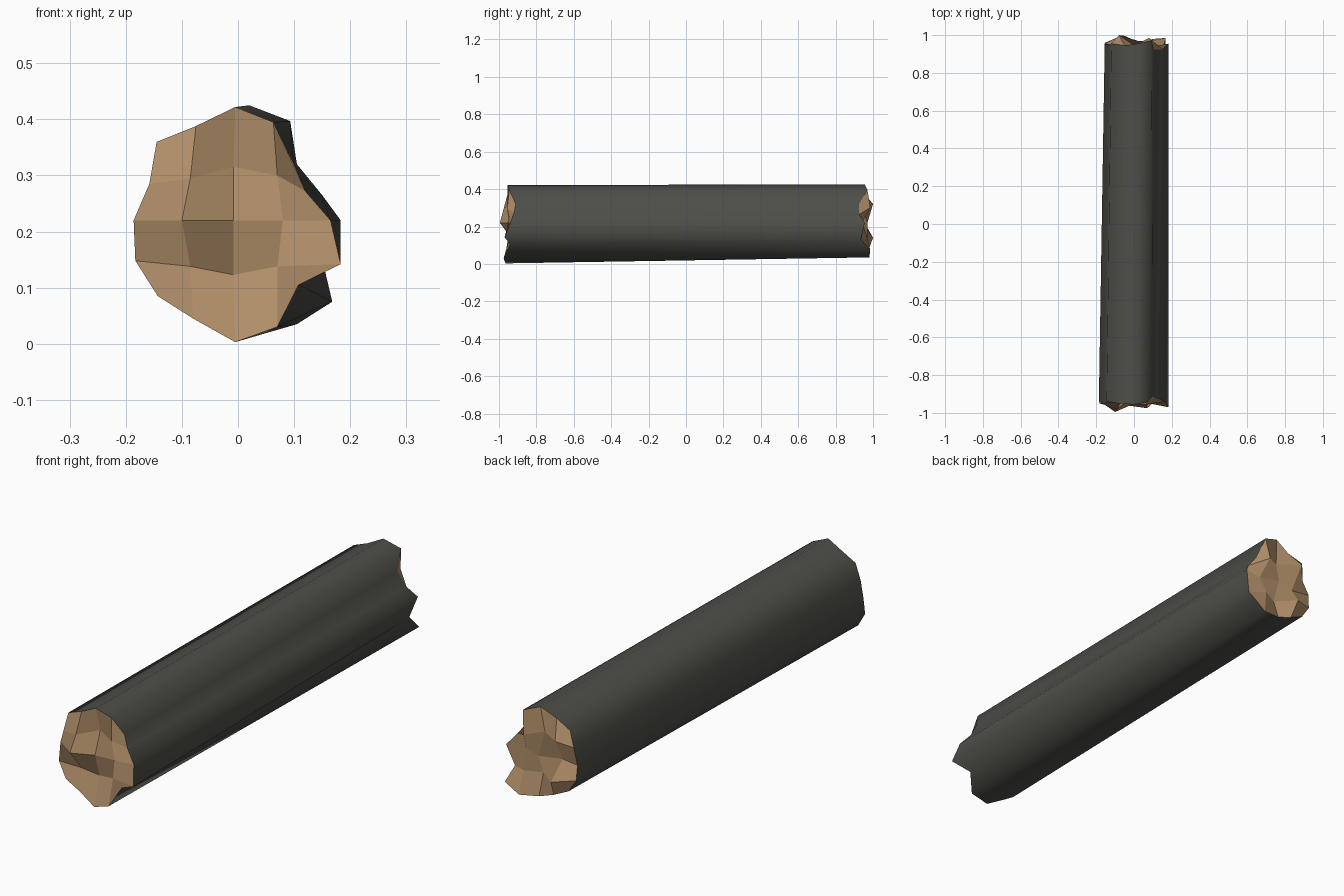
import bpy, bmesh, math

if "Cube" in bpy.data.objects:
    bpy.data.objects.remove(bpy.data.objects["Cube"])

def material(name, rgb):
    m = bpy.data.materials.new(name)
    m.diffuse_color = (*rgb, 1)
    m.use_nodes = True
    m.node_tree.nodes["Principled BSDF"].inputs["Base Color"].default_value = m.diffuse_color
    return m

bark = material("dark bark", (0.075, 0.075, 0.065))
wood = material("cut wood", (0.45, 0.28, 0.145))

# Rim points (x, y, z), anticlockwise from the top as seen from the front
front_rim = [(-.005, -.955, .422), (-.075, -.95, .388), (-.145, -.94, .36), (-.158, -.955, .285),
             (-.186, -.935, .22), (-.183, -.95, .148), (-.143, -.96, .085), (-.08, -.955, .045),
             (-.005, -.965, .003), (.07, -.975, .03), (.108, -.94, .105), (.183, -.97, .142),
             (.165, -.94, .22), (.12, -.92, .272), (.1, -.91, .32), (.063, -.945, .395)]
back_rim = [(.02, .955, .425), (-.05, .945, .39), (-.12, .955, .36), (-.13, .945, .285),
            (-.155, .955, .22), (-.152, .96, .155), (-.115, .96, .1), (-.05, .965, .07),
            (.02, .965, .045), (.105, .98, .035), (.168, .985, .075), (.155, .935, .13),
            (.183, .955, .22), (.15, .925, .265), (.105, .925, .32), (.093, .97, .397)]
# Inner 3 x 3 grid, row by row from the top left
front_in = [(-.085, -.975, .295), (-.008, -.92, .315), (.07, -.955, .30),
            (-.1, -.995, .22), (-.008, -.955, .22), (.08, -.95, .22),
            (-.085, -.935, .138), (-.008, -.925, .123), (.07, -.945, .138)]
back_in = [(-.08, 1.0, .32), (.01, .94, .315), (.08, .985, .30),
           (-.075, .94, .22), (.02, .97, .22), (.1, .94, .22),
           (-.06, 1.0, .14), (.02, .935, .135), (.09, .97, .14)]

def grid(rim, inner):
    """Arrange rim and inner points as a 5 x 5 grid."""
    rows = [[rim[2], rim[1], rim[0], rim[15], rim[14]]]
    for i in range(3):
        rows.append([rim[3 + i], *inner[3 * i:3 * i + 3], rim[13 - i]])
    rows.append([rim[k] for k in (6, 7, 8, 9, 10)])
    return rows

def finish(name, bm, mat):
    bmesh.ops.recalc_face_normals(bm, faces=bm.faces)
    me = bpy.data.meshes.new(name)
    bm.to_mesh(me)
    bm.free()
    me.materials.append(mat)
    ob = bpy.data.objects.new(name, me)
    bpy.context.collection.objects.link(ob)
    return ob

# Splintered ends
for name, rim, inner, out in (("front_break", front_rim, front_in, -1),
                              ("back_break", back_rim, back_in, 1)):
    bm = bmesh.new()
    rows = [[bm.verts.new(p) for p in r] for r in grid(rim, inner)]
    for a, b in zip(rows, rows[1:]):
        for i in range(4):
            bm.faces.new((a[i], a[i + 1], b[i + 1], b[i]))
    ob = finish(name, bm, wood)
    if sum(p.normal.y for p in ob.data.polygons) * out < 0:
        ob.data.flip_normals()

# Bark tube
bm = bmesh.new()
f = [bm.verts.new(p) for p in front_rim]
b = [bm.verts.new(p) for p in back_rim]
for i in range(16):
    j = (i + 1) % 16
    bm.faces.new((f[i], f[j], b[j], b[i]))
tube = finish("bark", bm, bark)
if sum(p.normal.dot(p.center) for p in tube.data.polygons) < 0:
    tube.data.flip_normals()
bpy.context.view_layer.objects.active = tube
tube.select_set(True)
bpy.ops.object.shade_smooth_by_angle(angle=math.radians(60))
